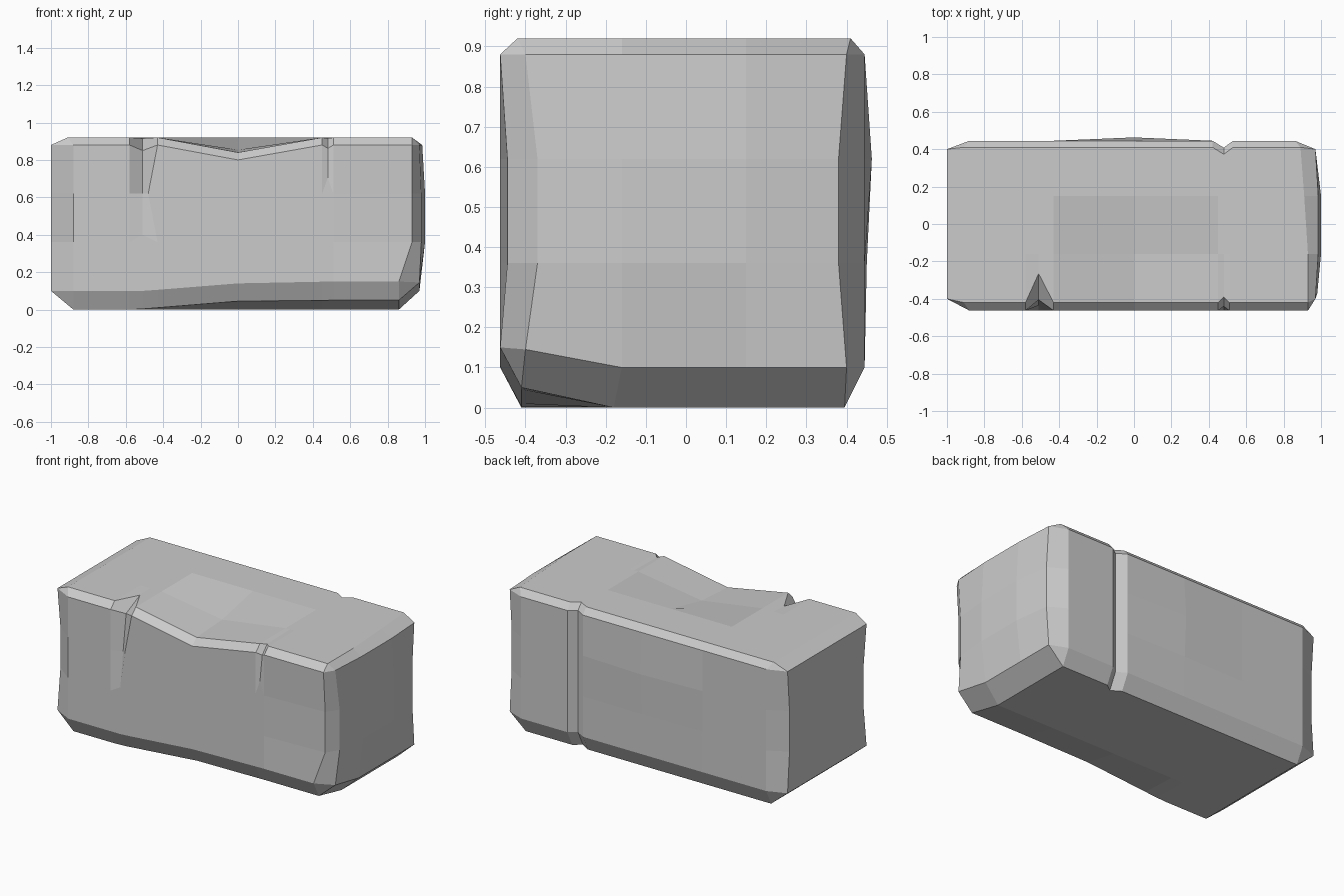
import bpy, bmesh

if "Cube" in bpy.data.objects:
    bpy.data.objects.remove(bpy.data.objects["Cube"])

def lerp(x, pts):
    """Piecewise linear lookup."""
    if x <= pts[0][0]:
        return pts[0][1]
    for (a, va), (b, vb) in zip(pts, pts[1:]):
        if x <= b:
            return va + (vb - va) * (x - a) / (b - a)
    return pts[-1][1]

def ring(x):
    """Chamfered cross-section: front going up, top, back going down, bottom."""
    dip = lerp(x, [(-0.43, 0), (0, 0.08), (0.45, 0)])
    low = lerp(x, [(-0.5, 0.1), (0, 0.14), (0.5, 0.15)])
    lift = lerp(x, [(-0.55, 0), (0, 0.045), (0.5, 0.05)])
    bulge = lerp(x, [(-0.43, 0), (0, 0.018), (0.45, 0)])
    front = [[x, -0.463, z] for z in (low, 0.36, 0.62, 0.88 - dip)]
    top = [[x, -0.42, 0.92 - dip], [x, -0.16, 0.92 - dip * 0.82],
           [x, 0.15, 0.92], [x, 0.41, 0.92]]
    back = [[x, 0.445, 0.88], [x, 0.445 + bulge, 0.62],
            [x, 0.445 + bulge * 0.3, 0.36], [x, 0.445, 0.1]]
    bottom = [[x, 0.395, 0], [x, 0.15, 0], [x, -0.18, 0], [x, -0.41, lift]]
    return front + top + back + bottom

def cap(right):
    """4 x 4 grid of end-face points, indexed by (y step, z step)."""
    g = {}
    for i, y in enumerate((-0.4, -0.16, 0.15, 0.4)):
        for j, z in enumerate((0.1, 0.36, 0.62, 0.88)):
            x, yy = -1.0, y
            if j in (1, 2):
                yy = {0: -0.37, 3: 0.38}.get(i, y)
            if right:
                x = 0.97
                if i in (1, 2):
                    x = (0.97, 1.0, 1.0, 0.985)[j]
                elif j in (1, 2) and i == 0:
                    x = 0.98
                if j == 0 and i == 0:
                    z = 0.145
            g[i, j] = (x, yy, z)
    return g

border = ([(0, k) for k in range(4)] + [(k, 3) for k in range(4)] +
          [(3, 3 - k) for k in range(4)] + [(3 - k, 0) for k in range(4)])

# Rings along the block, with chips where the edges are cracked
rings = []
for x in (-0.88, -0.58, -0.51, -0.43, 0.0, 0.45, 0.48, 0.51, 0.86):
    r = ring(x)
    if x == -0.88:                       # left shoulder
        for p in r[4:8]:
            p[0] = -0.91
    if x == -0.51:                       # deep front crack
        r[1] = [x, -0.463, 0.40]
        r[2] = [x, -0.435, 0.62]
        r[3] = [x, -0.405, 0.85]
        r[4] = [x, -0.265, 0.915]
    if x == -0.43:
        r[2][0] = -0.48
    if x in (0.45, 0.51):                # wider mouth of the back groove
        for p in r[7:13]:
            p[0] += -0.03 if x < 0.48 else 0.02
    if x == 0.48:                        # small front crack and back groove
        r[2] = [x, -0.463, 0.705]
        r[3] = [x, -0.44, 0.862]
        r[4] = [x, -0.39, 0.915]
        for p in r[7:13]:
            p[1] -= 0.037
    if x == 0.86:                        # right shoulder
        for p in r[1:6]:
            p[0] = 0.93
        for p in r[1:3]:
            p[1] = -0.445
        r[6][0], r[7][0] = 0.91, 0.89
    rings.append(r)

caps = [cap(False), cap(True)]
rings.insert(0, [caps[0][b] for b in border])
rings.append([caps[1][b] for b in border])

bm = bmesh.new()

# Side skin
loops = [[bm.verts.new(p) for p in r] for r in rings]
for a, b in zip(loops, loops[1:]):
    for k in range(16):
        n = (k + 1) % 16
        bm.faces.new((a[k], b[k], b[n], a[n]))

# End faces
for g in caps:
    v = {k: bm.verts.new(p) for k, p in g.items()}
    for i in range(3):
        for j in range(3):
            bm.faces.new((v[i, j], v[i + 1, j], v[i + 1, j + 1], v[i, j + 1]))

bmesh.ops.remove_doubles(bm, verts=bm.verts, dist=0.0005)
bmesh.ops.dissolve_degenerate(bm, dist=0.0005, edges=bm.edges)
bmesh.ops.recalc_face_normals(bm, faces=bm.faces)
mesh = bpy.data.meshes.new("stone_block")
bm.to_mesh(mesh)
bm.free()
bpy.context.collection.objects.link(bpy.data.objects.new("stone_block", mesh))
